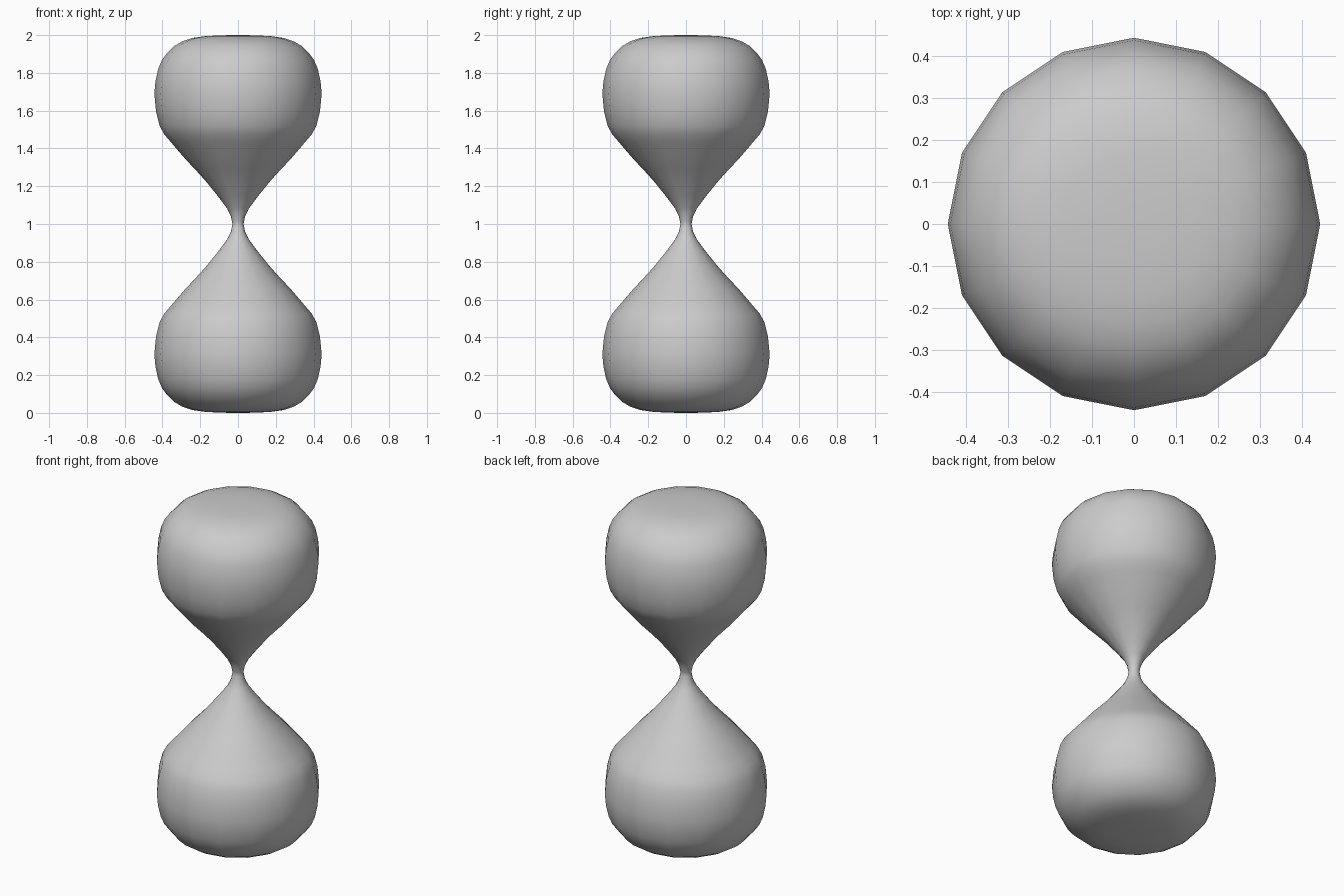
import bpy, bmesh, math

if "Cube" in bpy.data.objects:
    bpy.data.objects.remove(bpy.data.objects["Cube"])

# Half profile of one bulb: (radius, height above the neck centre)
HALF = [(0.029, 0.0), (0.032, 0.012), (0.037, 0.04), (0.058, 0.083), (0.106, 0.147),
        (0.17, 0.226), (0.225, 0.287), (0.28, 0.345), (0.355, 0.433), (0.391, 0.475),
        (0.415, 0.52), (0.434, 0.595), (0.443, 0.69), (0.437, 0.755), (0.423, 0.82),
        (0.403, 0.868), (0.374, 0.907), (0.338, 0.942), (0.295, 0.967), (0.24, 0.985),
        (0.17, 0.995), (0.085, 0.999)]
SIDES = 16

# Mirror the bulb about the neck
profile = [(r, 1 - h) for r, h in reversed(HALF[1:])] + [(r, 1 + h) for r, h in HALF]


def lathe(name, points, z_low, z_high):
    bm = bmesh.new()
    rings = []
    for r, z in points:
        rings.append([bm.verts.new((r * math.cos(2 * math.pi * i / SIDES),
                                    r * math.sin(2 * math.pi * i / SIDES), z))
                      for i in range(SIDES)])
    low, high = bm.verts.new((0, 0, z_low)), bm.verts.new((0, 0, z_high))
    for i in range(SIDES):
        j = (i + 1) % SIDES
        for a, b in zip(rings, rings[1:]):
            bm.faces.new((a[i], a[j], b[j], b[i]))
        bm.faces.new((low, rings[0][j], rings[0][i]))
        bm.faces.new((high, rings[-1][i], rings[-1][j]))
    for f in bm.faces:
        f.smooth = True
    mesh = bpy.data.meshes.new(name)
    bm.to_mesh(mesh)
    bm.free()
    obj = bpy.data.objects.new(name, mesh)
    bpy.context.collection.objects.link(obj)
    return obj


# Hourglass body: two bulbs joined at a narrow neck
lathe("hourglass_bulbs", profile, 0.0, 2.0)
